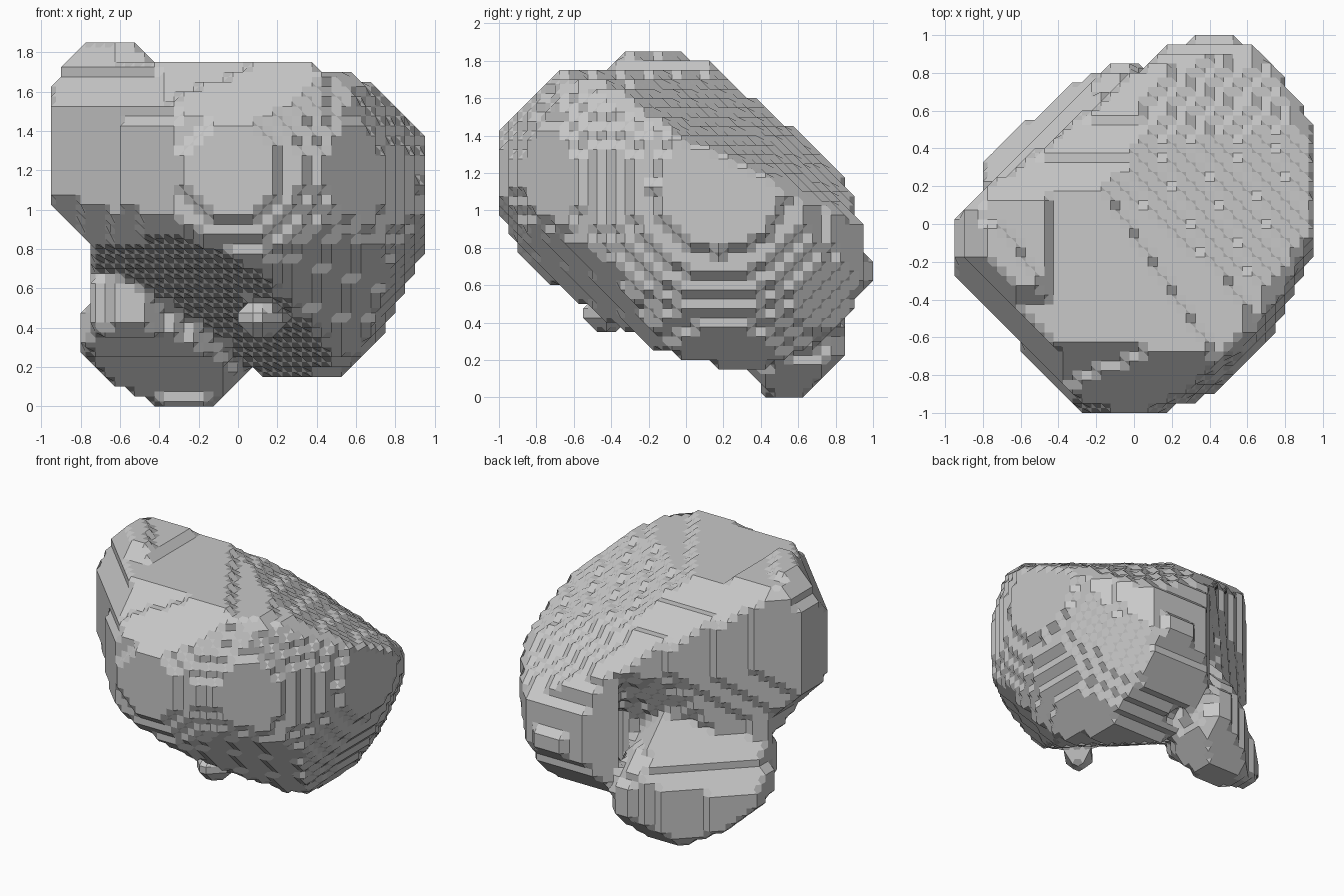
import bpy
import math
from itertools import product
from mathutils import Vector

default_cube = bpy.data.objects.get("Cube")
if default_cube:
    bpy.data.objects.remove(default_cube, do_unlink=True)

STEP = 0.05
HALF = 22      # cells on each side of the middle
TALL = 40      # cells in height

# Outlines of the main mass
FRONT = [(-.95, 1.05), (-.95, 1.6), (-.85, 1.8), (-.78, 1.86), (-.57, 1.86), (-.4, 1.76),
         (.15, 1.76), (.5, 1.71), (.65, 1.66), (.95, 1.36), (.95, .85), (.85, .53),
         (.7, .3), (.5, .15), (0, .1), (-.2, .15), (-.55, .3), (-.75, .6), (-.75, .8)]
SIDE = [(-1, 1), (-1, 1.37), (-.9, 1.6), (-.8, 1.7), (-.65, 1.77), (-.4, 1.77), (-.35, 1.86),
        (-.13, 1.86), (.1, 1.8), (.35, 1.6), (.72, 1.33), (.85, 1.15), (.95, .9),
        (1, .65), (.85, .4), (.5, .18), (.3, .15), (0, .2), (-.5, .4), (-.92, .8)]
PLAN = [(-.95, -.25), (-.95, .05), (-.8, .2), (0, .8), (.2, .95), (.35, 1), (.47, 1),
        (.65, .92), (.8, .77), (.95, .5), (.95, -.22), (.85, -.5), (.6, -.77),
        (.35, -.93), (.15, -1), (-.25, -1), (-.4, -.9), (-.6, -.65)]

# Outlines of the lower lobe
LOBE_FRONT = [(-.8, .35), (-.76, .2), (-.6, .1), (-.4, 0), (-.14, 0), (0, .1), (.12, .3),
              (0, .65), (-.2, 1), (-.75, .8), (-.76, .6)]
LOBE_SIDE = [(.43, 0), (.63, 0), (.72, .12), (.84, .2), (.85, .42), (.6, .8), (.3, 1),
             (0, .85), (-.05, .4), (.3, .2), (.4, .1)]
LOBE_PLAN = [(-.8, .18), (-.8, .35), (-.3, .75), (-.1, .86), (.02, .86), (.1, .6), (-.1, .2),
             (-.5, -.05), (-.75, 0)]
LOBE_ALONG = [(-.62, .3), (-.52, .62), (-.05, 1), (.12, .98), (.35, .72), (.62, .4),
              (.5, 0), (-.5, 0)]

# Oblique facets: normal and distance
FACETS = [((.36, .75, 1), 1.87), ((.38, .45, 1), 1.74), ((.15, .1, 1), 1.72),
          ((-.06, -.87, 1), 2.31), ((-1, -1, .7), 2.27), ((.69, -1, -.92), .3),
          ((-1.3, -1, -1), .42), ((-.41, -.41, -1), -.39), ((1.42, 1, -1.12), 1.25)]


def in_outline(a, b, outline):
    inside = False
    for (xa, ya), (xb, yb) in zip(outline, outline[1:] + outline[:1]):
        if (ya > b) != (yb > b) and a < (xb - xa) * (b - ya) / (yb - ya) + xa:
            inside = not inside
    return inside


def dome(a, b, bulge):
    return bulge * (a * a + b * b)


def in_mass(x, y, z, along, across):
    if not (in_outline(x, z, FRONT) and in_outline(y, z, SIDE) and in_outline(x, y, PLAN)):
        return False
    if any(Vector(n).dot((x, y, z)) > k for n, k in FACETS):
        return False
    # Domed front, flank and underside
    if y < dome(x + .03, z - 1.2, .68) - 1.02:
        return False
    if x > .98 - dome(y - .18, z - 1.13, .43):
        return False
    if z < .07 + dome(x - .25, y - .35, .4):
        return False
    # The back wall is undercut below its rim
    wall = .63 - .12 * along
    if along < .55:
        depth = .07 + .42 * max(0, along)
        wall -= depth * min(1, max(0, (1.2 - z) / .4))
    return across < wall


def in_lobe(x, y, z, along, across):
    return (in_outline(x, z, LOBE_FRONT) and in_outline(y, z, LOBE_SIDE)
            and in_outline(x, y, LOBE_PLAN) and in_outline(along, z, LOBE_ALONG)
            and across + .6 * z < 1.02)


def is_solid(x, y, z):
    along = (x + y) / math.sqrt(2)
    across = (y - x) / math.sqrt(2)
    nub = (Vector((x, y, z)) - Vector((.12, -.43, .45))).length < .11
    return nub or in_lobe(x, y, z, along, across) or in_mass(x, y, z, along, across)


# Fill the grid of cells
cells = set()
for i, j, k in product(range(-HALF, HALF), range(-HALF, HALF), range(TALL)):
    if is_solid((i + .5) * STEP, (j + .5) * STEP, (k + .5) * STEP):
        cells.add((i, j, k))

# Soften the creases by dropping weak cells and filling small pits
AROUND = list(product((-1, 0, 1), repeat=3))


def crowd(c):
    return sum((c[0] + a, c[1] + b, c[2] + e) in cells for a, b, e in AROUND)


border = {(c[0] + a, c[1] + b, c[2] + e) for c in cells for a, b, e in AROUND}
cells = {c for c in border if crowd(c) > (10 if c in cells else 16)}

# Collect the exposed sides of the cells, wound outward
sides = []
edge_users = {}
for c in cells:
    for axis, sign in product(range(3), (0, 1)):
        neighbour = list(c)
        neighbour[axis] += 2 * sign - 1
        if tuple(neighbour) in cells:
            continue
        p, q = (axis + 1) % 3, (axis + 2) % 3
        loop = []
        for dp, dq in ((0, 0), (1, 0), (1, 1), (0, 1)):
            corner = list(c)
            corner[axis] += sign
            corner[p] += dp
            corner[q] += dq
            loop.append(tuple(corner))
        if not sign:
            loop.reverse()
        for n in range(4):
            edge_users.setdefault((loop[n], loop[(n + 1) % 4]), []).append((len(sides), c))
        sides.append((loop, c))

# Join the centres of the sides round every corner, which bevels each step
verts = [sum((Vector(v) for v in loop), Vector()) / 4 * STEP for loop, c in sides]
faces = []
visited = set()
for start, (loop, c) in enumerate(sides):
    for corner in loop:
        ring = []
        now = start
        while (now, corner) not in visited:
            visited.add((now, corner))
            ring.append(now)
            around, cell = sides[now]
            before = around[around.index(corner) - 1]
            users = edge_users[(corner, before)]
            same = [s for s, owner in users if owner == cell]
            now = same[0] if same else users[0][0]
        if len(ring) > 2:
            faces.append(ring)

stone = bpy.data.materials.new("stone_grey")
stone.use_nodes = True
grey = (.58, .58, .58, 1)
stone.diffuse_color = grey
stone.node_tree.nodes["Principled BSDF"].inputs["Base Color"].default_value = grey

mesh = bpy.data.meshes.new("stepped_rock")
mesh.from_pydata(verts, [], faces)
mesh.materials.append(stone)
mesh.update()
rock = bpy.data.objects.new("stepped_rock", mesh)
bpy.context.scene.collection.objects.link(rock)
